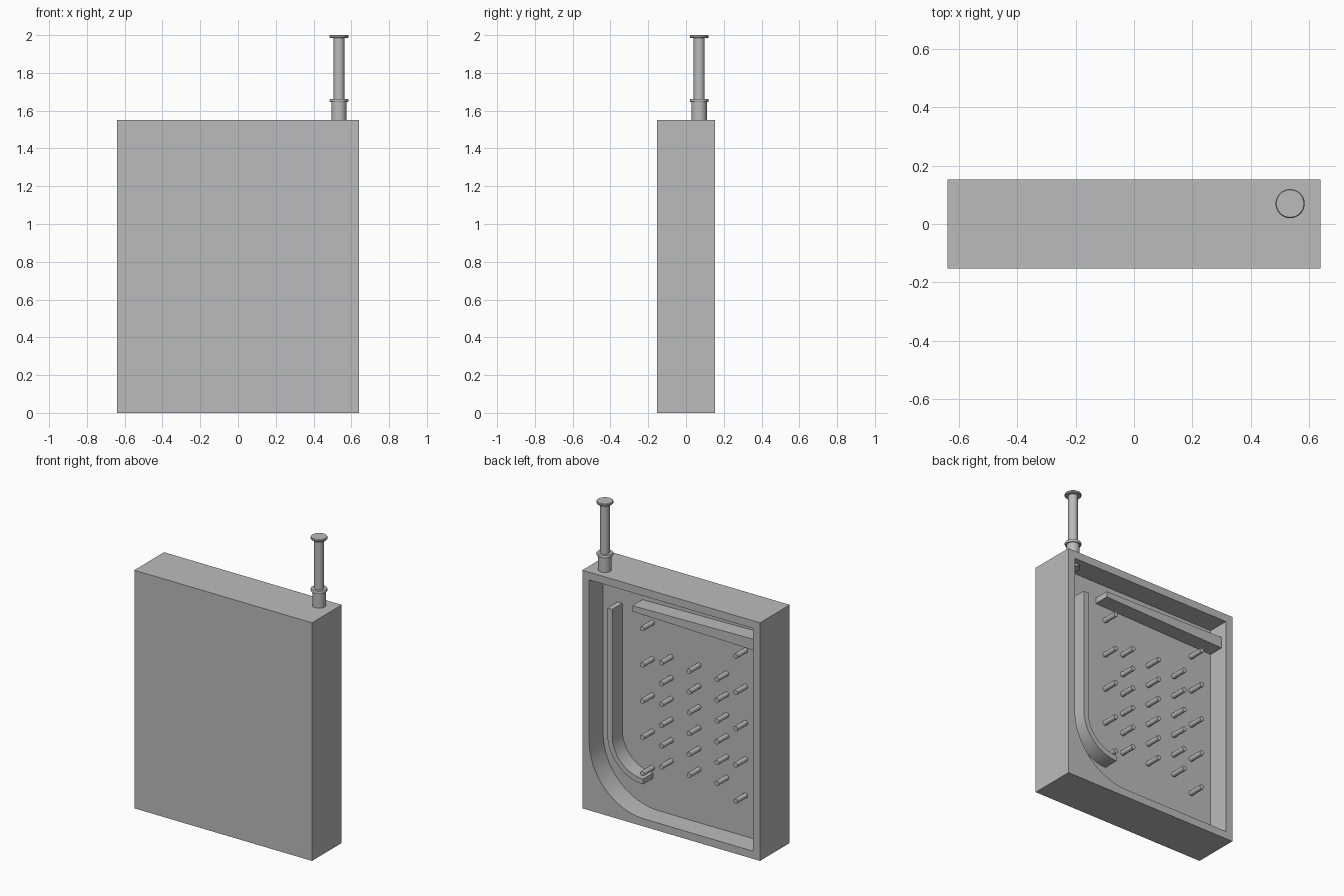
import bpy, bmesh, math

if "Cube" in bpy.data.objects:
    bpy.data.objects.remove(bpy.data.objects["Cube"], do_unlink=True)

GREY = (0.5, 0.5, 0.5, 1)
mat = bpy.data.materials.new("plain grey")
mat.use_nodes = True
mat.diffuse_color = GREY
mat.node_tree.nodes["Principled BSDF"].inputs["Base Color"].default_value = GREY

W, BACK, FRONT, TOP = 0.64, 0.153, -0.153, 1.55   # case half width, depth, height
WALL = 0.05
FLOOR, TIP = 0.01, 0.113                          # pocket floor, ends of the inner parts


def finish(name, bm, smooth=False):
    bmesh.ops.recalc_face_normals(bm, faces=bm.faces)
    mesh = bpy.data.meshes.new(name)
    bm.to_mesh(mesh)
    bm.free()
    ob = bpy.data.objects.new(name, mesh)
    bpy.context.collection.objects.link(ob)
    mesh.materials.append(mat)
    if smooth:
        bpy.ops.object.select_all(action="DESELECT")
        ob.select_set(True)
        bpy.context.view_layer.objects.active = ob
        bpy.ops.object.shade_smooth_by_angle(angle=math.radians(35))
    return ob


def extrude(name, outline, y0, y1, smooth=False):
    """Solid from an x-z outline, running from y0 to y1."""
    bm = bmesh.new()
    face = bm.faces.new([bm.verts.new((x, y0, z)) for x, z in outline])
    ext = bmesh.ops.extrude_face_region(bm, geom=[face])["geom"]
    moved = [v for v in ext if isinstance(v, bmesh.types.BMVert)]
    bmesh.ops.translate(bm, verts=moved, vec=(0, y1 - y0, 0))
    return finish(name, bm, smooth)


def arc(cx, cz, r, steps=20):
    """Quarter circle from the +x side down to the bottom."""
    angles = [-math.pi / 2 * i / steps for i in range(steps + 1)]
    return [(cx + r * math.cos(a), cz + r * math.sin(a)) for a in angles]


def lathe(name, profile, x, y, sides=32):
    """Turn an (r, z) profile about a vertical axis."""
    bm = bmesh.new()
    verts = [bm.verts.new((r, 0, z)) for r, z in profile]
    edges = [bm.edges.new(pair) for pair in zip(verts, verts[1:])]
    bmesh.ops.spin(bm, geom=verts + edges, cent=(0, 0, 0), axis=(0, 0, 1),
                   angle=math.tau, steps=sides, use_duplicate=False)
    bmesh.ops.remove_doubles(bm, verts=bm.verts, dist=0.0001)
    bmesh.ops.translate(bm, verts=bm.verts, vec=(x, y, 0))
    return finish(name, bm, True)


# Case: a solid block with a pocket cut in the back, one lower corner rounded
case = extrude("case", [(-W, 0), (W, 0), (W, TOP), (-W, TOP)], FRONT, BACK)
inner, r = W - WALL, 0.4
pocket = [(-inner, TOP - WALL), (inner, TOP - WALL)]
pocket += arc(inner - r, WALL + r, r) + [(-inner, WALL)]
cutter = extrude("pocket_cutter", pocket, FLOOR, BACK + 0.1)
cutter.hide_render = True
cut = case.modifiers.new("pocket", "BOOLEAN")
cut.operation, cut.solver, cut.object = "DIFFERENCE", "EXACT", cutter
bpy.context.view_layer.objects.active = case
case.select_set(True)
bpy.ops.object.modifier_apply(modifier=cut.name)
bpy.data.objects.remove(cutter, do_unlink=True)
bpy.ops.object.shade_smooth_by_angle(angle=math.radians(30))

# Curved lane guide
r, thick, cx, cz, lane_top = 0.257, 0.035, 0.23, 0.507, 1.33
guide = [(cx + r, lane_top)] + arc(cx, cz, r)
guide += arc(cx, cz, r - thick)[::-1] + [(cx + r - thick, lane_top)]
extrude("lane_guide", guide, FLOOR - 0.01, TIP, True)

# Tapered bar across the top
extrude("top_bar", [(0.307, 1.393), (0.307, 1.355), (-0.6, 1.335), (-0.6, 1.408)],
        FLOOR - 0.01, TIP)

# Pins: three inner columns of six, two outer columns of five
MID = -0.1
columns = [(MID + dx, 1.075, 0.1355, 6) for dx in (-0.2, 0, 0.2)]
columns += [(MID + dx, 1.262, 0.236, 5) for dx in (-0.336, 0.336)]
for x, z, step, count in columns:
    for i in range(count):
        ring = [(x + 0.016 * math.cos(math.tau * k / 16),
                 z - i * step + 0.016 * math.sin(math.tau * k / 16)) for k in range(16)]
        extrude("pin", ring, FLOOR - 0.01, TIP, True)

# Plunger: sleeve with a collar, then a rod with a cap
PX, PY = 0.535, 0.07
lathe("plunger_sleeve", [(0, 1.485), (0.04, 1.485), (0.04, 1.645), (0.047, 1.645),
                         (0.05, 1.65), (0.05, 1.658), (0.047, 1.663), (0, 1.663)], PX, PY)
lathe("plunger_rod", [(0, 1.65), (0.029, 1.65), (0.029, 1.984), (0.047, 1.984),
                      (0.05, 1.988), (0.05, 1.996), (0.047, 2), (0, 2)], PX, PY)
